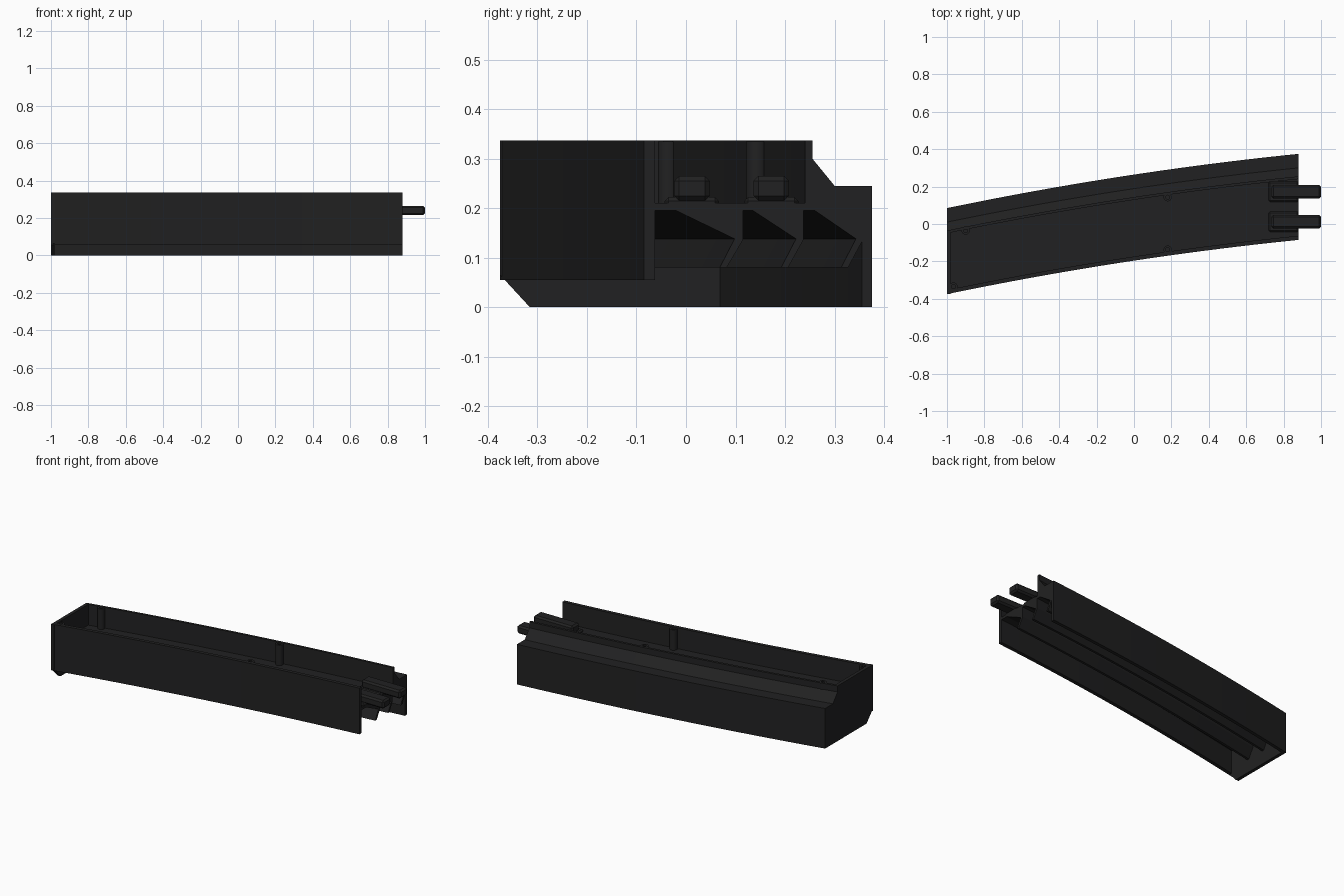
import bpy, bmesh

cube = bpy.data.objects.get("Cube")
if cube:
    bpy.data.objects.remove(cube, do_unlink=True)

X0, X1, STEPS = -1.0, 0.88, 28
FLOOR, TOP = 0.21, 0.337

black = bpy.data.materials.new("matte black")
black.use_nodes = True
colour = (0.0156, 0.0156, 0.016, 1)
black.diffuse_color = colour
bsdf = black.node_tree.nodes["Principled BSDF"]
bsdf.inputs["Base Color"].default_value = colour
bsdf.inputs["Roughness"].default_value = 0.6


def bow(x):
    """Sideways shift of the curved body, zero at its right end."""
    t = (x - X0) / (X1 - X0)
    return -0.29 * (1 - t) + 0.1 * t * (1 - t)


def finish(name, bm):
    bmesh.ops.recalc_face_normals(bm, faces=bm.faces)
    mesh = bpy.data.meshes.new(name)
    bm.to_mesh(mesh)
    bm.free()
    mesh.materials.append(black)
    obj = bpy.data.objects.new(name, mesh)
    bpy.context.collection.objects.link(obj)
    return obj


def sweep(name, section, x0=X0, x1=X1, steps=STEPS, follow=bow):
    """Run a closed (y, z) section along the curved body."""
    bm = bmesh.new()
    rings = []
    for i in range(steps + 1):
        x = x0 + (x1 - x0) * i / steps
        rings.append([bm.verts.new((x, y + follow(x), z)) for y, z in section])
    n = len(section)
    for a, b in zip(rings, rings[1:]):
        for j in range(n):
            k = (j + 1) % n
            bm.faces.new((a[j], a[k], b[k], b[j]))
    bm.faces.new(rings[0])
    bm.faces.new(rings[-1])
    return finish(name, bm)


def box(name, x0, x1, y0, y1, z0, z1, bevel=0):
    section = [(y0, z0), (y1, z0), (y1, z1), (y0, z1)]
    obj = sweep(name, section, x0, x1, 1, lambda x: 0)
    if bevel:
        mod = obj.modifiers.new("edges", "BEVEL")
        mod.width = bevel
        mod.segments = 1
    return obj


def boss(name, x, y):
    """Hollow screw column standing on the floor."""
    bm = bmesh.new()
    loops = []
    for r, z in ((0.022, FLOOR - 0.01), (0.022, TOP - 0.002),
                 (0.011, TOP - 0.002), (0.011, FLOOR - 0.01)):
        ring = bmesh.ops.create_circle(bm, segments=20, radius=r)["verts"]
        for v in ring:
            v.co.x += x
            v.co.y += y
            v.co.z = z
        loops.append(ring)
    for a, b in zip(loops, loops[1:]):
        for j in range(20):
            k = (j + 1) % 20
            bm.faces.new((a[j], a[k], b[k], b[j]))
    obj = finish(name, bm)
    for p in obj.data.polygons:
        p.use_smooth = abs(p.normal.z) < 0.5


# Long walls
sweep("front_wall", [(-0.085, 0.055), (-0.063, 0.055), (-0.063, TOP), (-0.085, TOP)])
sweep("back_wall", [(0.355, 0), (0.375, 0), (0.375, 0.245), (0.30, 0.245),
                    (0.255, 0.30), (0.255, TOP), (0.24, TOP), (0.24, 0.20),
                    (0.355, 0.20)])

# Floor with hooked fins hanging below it
fins = [(-0.07, 0.195)]
for shoulder, knee, root in ((-0.02, 0.098, 0.115), (0.135, 0.222, 0.237),
                             (0.26, 0.343, 0.357)):
    fins += [(shoulder, 0.195), (knee, 0.138), (knee - 0.03, 0.08),
             (knee - 0.016, 0.08), (root, 0.136)]
    if root < 0.3:
        fins.append((root, 0.195))
sweep("finned_floor", fins + [(0.357, FLOOR), (-0.07, FLOOR)])

# Closed end plate with a cut lower front corner
sweep("end_plate", [(-0.375, 0.065), (-0.315, 0), (0.085, 0), (0.085, 0.245),
                    (0.01, 0.245), (-0.035, 0.30), (-0.035, TOP), (-0.375, TOP)],
      X0, X0 + 0.02, 1, lambda x: 0)

# Screw columns
for label, x, y in (("back_left_end", -0.9, -0.035), ("back_middle", 0.18, 0.143),
                    ("front_middle", 0.18, -0.137), ("front_left_end", -0.965, -0.335)):
    boss(label + "_screw_column", x, y)

# Connector pegs on low bases
for label, y in (("front", 0.012), ("back", 0.172)):
    box(label + "_peg_base", 0.72, X1, y - 0.055, y + 0.055, 0.2, 0.222, 0.008)
    box(label + "_peg", 0.735, 1.0, y - 0.036, y + 0.036, 0.215, 0.265, 0.01)
